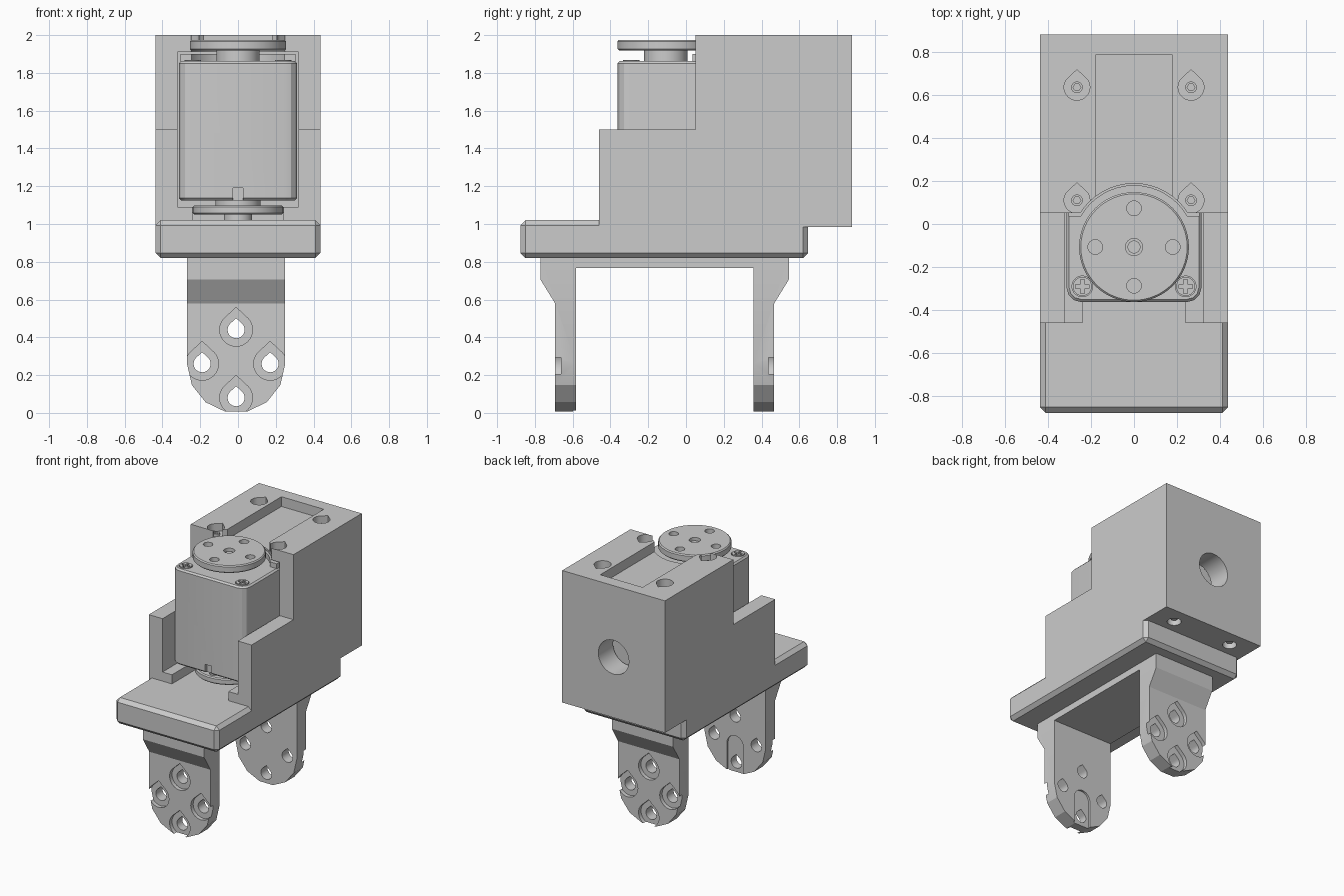
import bpy, bmesh, math
from mathutils import Vector

cube = bpy.data.objects.get("Cube")
if cube:
    bpy.data.objects.remove(cube, do_unlink=True)

grey = bpy.data.materials.new("matte grey")
grey.use_nodes = True
GREY = (0.6, 0.6, 0.6, 1)
grey.diffuse_color = GREY
grey.node_tree.nodes["Principled BSDF"].inputs["Base Color"].default_value = GREY


def prism(name, pts, axis, lo, hi):
    """Extrude a 2D outline along an axis; remaining axes keep x, y, z order."""
    def place(p, d):
        v = list(p)
        v.insert(axis, d)
        return Vector(v)
    bm = bmesh.new()
    a = [bm.verts.new(place(p, lo)) for p in pts]
    b = [bm.verts.new(place(p, hi)) for p in pts]
    bm.faces.new(a)
    bm.faces.new(b)
    for i in range(len(pts)):
        j = (i + 1) % len(pts)
        bm.faces.new((a[i], a[j], b[j], b[i]))
    bmesh.ops.recalc_face_normals(bm, faces=bm.faces)
    mesh = bpy.data.meshes.new(name)
    bm.to_mesh(mesh)
    bm.free()
    mesh.materials.append(grey)
    ob = bpy.data.objects.new(name, mesh)
    bpy.context.collection.objects.link(ob)
    return ob


def box(name, x, y, z):
    return prism(name, [(x[0], y[0]), (x[1], y[0]), (x[1], y[1]), (x[0], y[1])], 2, *z)


def disc(cx, cy, r, n=48):
    return [(cx + r * math.cos(math.tau * i / n), cy + r * math.sin(math.tau * i / n)) for i in range(n)]


def teardrop(cx, cy, r, n=24):
    """Circle with a point toward the second axis."""
    arc = [math.radians(135 + 270 * i / n) for i in range(n + 1)]
    return [(cx + r * math.cos(a), cy + r * math.sin(a)) for a in arc] + [(cx, cy + r * 1.36)]


def apply(ob, mod):
    bpy.ops.object.select_all(action='DESELECT')
    bpy.context.view_layer.objects.active = ob
    ob.select_set(True)
    bpy.ops.object.modifier_apply(modifier=mod.name)


def cut(ob, *cutters, op='DIFFERENCE'):
    for c in cutters:
        m = ob.modifiers.new("cut", 'BOOLEAN')
        m.operation, m.object, m.solver = op, c, 'EXACT'
        apply(ob, m)
        bpy.data.objects.remove(c, do_unlink=True)


def bevel(ob, width, segments=1, rule=None):
    """Bevel all edges, or those whose end points pass the rule."""
    bm = bmesh.new()
    bm.from_mesh(ob.data)
    edges = [e for e in bm.edges if rule is None or rule(e.verts[0].co, e.verts[1].co)]
    bmesh.ops.bevel(bm, geom=edges, offset=width, segments=segments, profile=0.5, affect='EDGES')
    bm.to_mesh(ob.data)
    bm.free()


AXIS_Y = -0.107   # output shaft position

# Housing shell: stepped side profile
housing = prism("housing", [(-0.46, 0.985), (0.88, 0.985), (0.88, 2), (0.05, 2), (0.05, 1.5), (-0.46, 1.5)],
                0, -0.437, 0.437)
cut(housing,
    box("cavity", (-0.32, 0.32), (-0.6, 0.7), (1.09, 1.91)),
    box("floor_channel", (-0.24, 0.24), (-0.6, 0.6), (1.01, 1.2)),
    prism("horn_clearance", disc(0, AXIS_Y, 0.295), 2, 1.8, 2.1),
    box("top_recess", (-0.18, 0.18), (0, 0.785), (1.925, 2.1)),
    prism("rear_port", disc(0, 1.45, 0.13), 1, 0.6, 1))

# Screw pockets in the top and underside, with screw ends inside
for sx in (-1, 1):
    for y in (0.11, 0.635):
        cut(housing, prism("pocket", teardrop(sx * 0.265, y, 0.06), 2, 1.94, 2.1))
        screw = prism("housing_screw", disc(sx * 0.265, y, 0.027, 24), 2, 1.93, 1.96)
        cut(screw, prism("socket", disc(sx * 0.265, y, 0.018, 6), 2, 1.95, 2))
    cut(housing, prism("under_pocket", disc(sx * 0.257, 0.75, 0.05, 32), 2, 0.9, 1.05))
    prism("under_screw", disc(sx * 0.257, 0.75, 0.025, 24), 2, 1.01, 1.06)

# Chamfered base plate
base = box("base_plate", (-0.437, 0.437), (-0.877, 0.647), (0.82, 1.02))
bevel(base, 0.027)

# Bracket: crossbar and two round-ended legs
CX, HALF, MID = -0.01, 0.26, -0.113
box("bracket_bar", (CX - HALF, CX + HALF), (-0.77, 0.544), (0.768, 0.825))
leg_front = [(CX + HALF, 0.9)] + [(CX + HALF * math.cos(a), HALF - HALF * math.sin(a))
             for a in (math.pi * i / 7 for i in range(8))] + [(CX - HALF, 0.9)]
for name, s in (("front_leg", -1), ("back_leg", 1)):
    def at(d):
        return MID + s * d
    side = [(at(0.47), -0.1), (at(0.58), -0.1), (at(0.58), 0.58), (at(0.657), 0.705), (at(0.657), 0.825), (at(0.47), 0.825)]
    leg = prism(name, side, 0, CX - HALF - 0.1, CX + HALF + 0.1)
    cut(leg, prism("outline", leg_front, 1, -1, 1), op='INTERSECT')
    for dx, dz in ((0, 0.18), (0, -0.18), (0.18, 0), (-0.18, 0)):
        x, z = CX + dx, HALF + dz
        cut(leg, prism("counterbore", teardrop(x, z, 0.087), 1, *sorted((at(0.55), at(0.7)))),
            prism("bolt_hole", teardrop(x, z, 0.045), 1, *sorted((at(0.4), at(0.7)))))
    if s < 0:   # arched relief on the inner face
        arch = [(CX + 0.07 * math.cos(a), 0.22 + 0.07 * math.sin(a))
                for a in (math.pi * i / 12 for i in range(13))]
        cut(leg, prism("relief", arch + [(CX - 0.07, -0.1), (CX + 0.07, -0.1)], 1, at(0.485), at(0.4)))

# Servo motor body with rounded vertical edges and a raised rear cap
servo = box("servo_body", (-0.313, 0.313), (-0.362, 0.67), (1.125, 1.863))
bevel(servo, 0.065, 3, lambda a, b: abs(a.z - b.z) > 0.5 and a.y < 0)
bevel(servo, 0.012, 1, lambda a, b: abs(a.z - b.z) < 0.01)
cut(servo, box("wire_slot", (-0.027, 0.027), (-0.5, -0.34), (1.1, 1.19)))
cap = box("servo_cap", (-0.305, 0.305), (0.035, 0.66), (1.85, 1.9))
cut(cap, prism("cap_clearance", disc(0, AXIS_Y, 0.285), 2, 1.8, 2))

# Servo case screws with cross recesses
for sx in (-1, 1):
    x, y = sx * 0.24, -0.29
    cut(servo, prism("screw_seat", disc(x, y, 0.048, 32), 2, 1.845, 2))
    head = prism("case_screw", disc(x, y, 0.044, 32), 2, 1.83, 1.868)
    cut(head, box("slot_x", (x - 0.032, x + 0.032), (y - 0.009, y + 0.009), (1.85, 2)),
        box("slot_y", (x - 0.009, x + 0.009), (y - 0.032, y + 0.032), (1.85, 2)))

# Top output horn and bottom idler horn
for name, r, z, shafts in (("top_horn", 0.255, (1.918, 1.975), [(0.115, 1.85, 1.92)]),
                           ("bottom_horn", 0.24, (1.05, 1.098), [(0.075, 1.02, 1.06), (0.12, 1.09, 1.13)])):
    horn = prism(name, disc(0, AXIS_Y, r, 64), 2, *z)
    bevel(horn, 0.008, 1, lambda a, b: abs(a.z - b.z) < 0.01)
    for i in range(4):
        a = i * math.pi / 2
        cut(horn, prism("horn_hole", disc(0.18 * math.cos(a), AXIS_Y + 0.18 * math.sin(a), 0.034, 24), 2, 1, 2))
    cut(horn, prism("centre_hole", disc(0, AXIS_Y, 0.04, 24), 2, 1, 2))
    for sr, lo, hi in shafts:
        prism(name + "_shaft", disc(0, AXIS_Y, sr), 2, lo, hi)
prism("horn_screw", disc(0, AXIS_Y, 0.03, 24), 2, 1.9, 1.955)

# Smooth the round surfaces, keep the edges sharp
bpy.ops.object.select_all(action='DESELECT')
for ob in bpy.context.scene.objects:
    if ob.type == 'MESH':
        ob.select_set(True)
        bpy.context.view_layer.objects.active = ob
bpy.ops.object.shade_smooth_by_angle(angle=math.radians(22))
